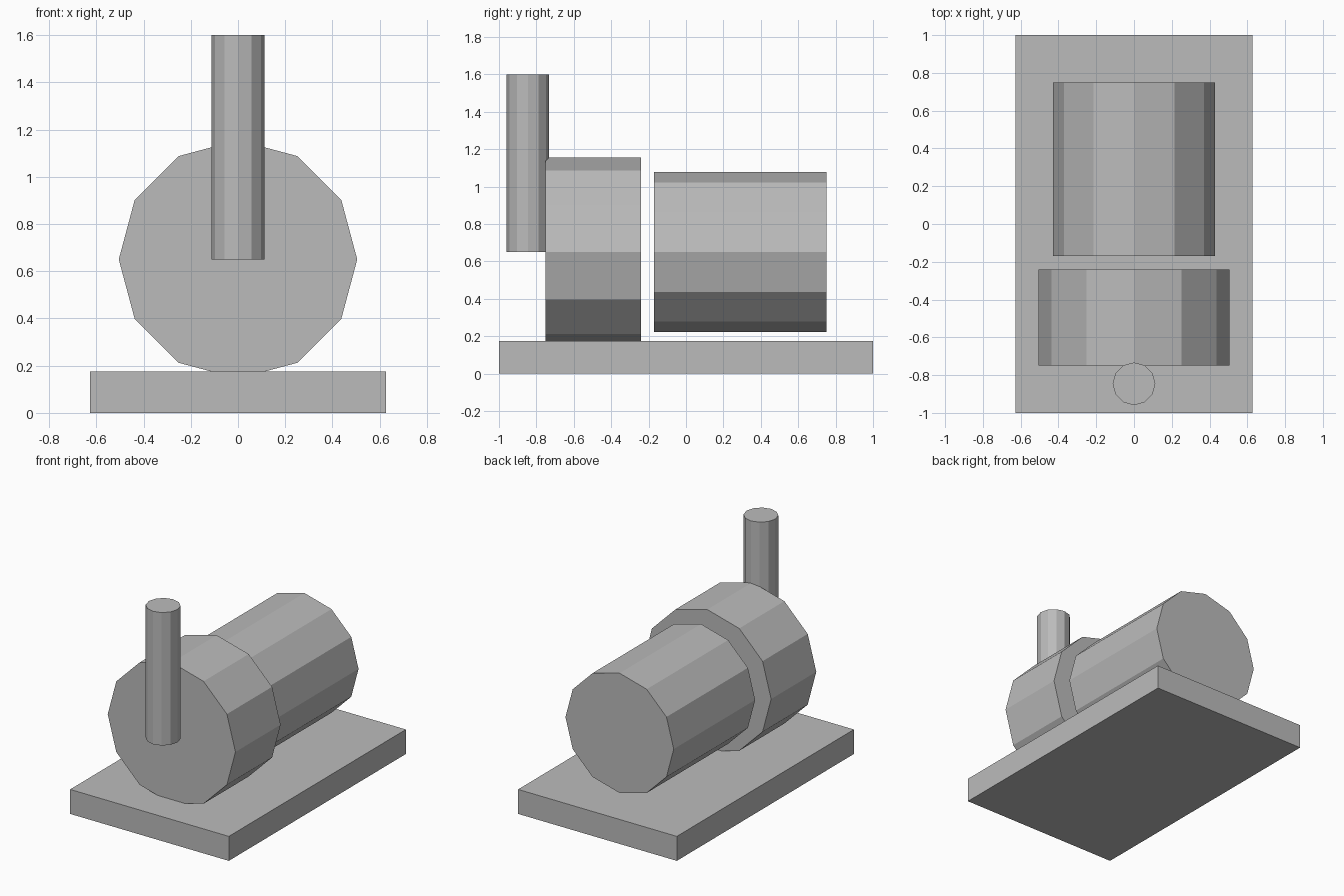
import bpy
from math import radians

cube = bpy.data.objects.get("Cube")
if cube:
    bpy.data.objects.remove(cube, do_unlink=True)

grey = bpy.data.materials.new("plain grey")
grey.use_nodes = True
colour = (0.5, 0.5, 0.5, 1)
grey.diffuse_color = colour
grey.node_tree.nodes["Principled BSDF"].inputs["Base Color"].default_value = colour


def finish(name):
    obj = bpy.context.object
    obj.name = obj.data.name = name
    obj.data.materials.append(grey)
    return obj


def drum(name, radius, y_front, y_back, z):
    """Twelve-sided drum lying along y, with a corner at the top."""
    bpy.ops.mesh.primitive_cylinder_add(
        vertices=12, radius=radius, depth=y_back - y_front,
        location=(0, (y_front + y_back) / 2, z), rotation=(radians(90), 0, 0))
    return finish(name)


# Base plate
bpy.ops.mesh.primitive_cube_add(size=1, location=(0, 0, 0.0875))
plate = finish("base_plate")
plate.scale = (1.255, 2, 0.175)

# Wide front drum and longer rear drum on one axis
AXIS_Z = 0.65
drum("front_drum", 0.505, -0.75, -0.24, AXIS_Z)
drum("rear_drum", 0.428, -0.17, 0.75, AXIS_Z)

# Upright handle rising from the drum axis
TOP_Z = 1.6
bpy.ops.mesh.primitive_cylinder_add(
    vertices=12, radius=0.113, depth=TOP_Z - AXIS_Z,
    location=(0, -0.846, (TOP_Z + AXIS_Z) / 2))
finish("handle")
